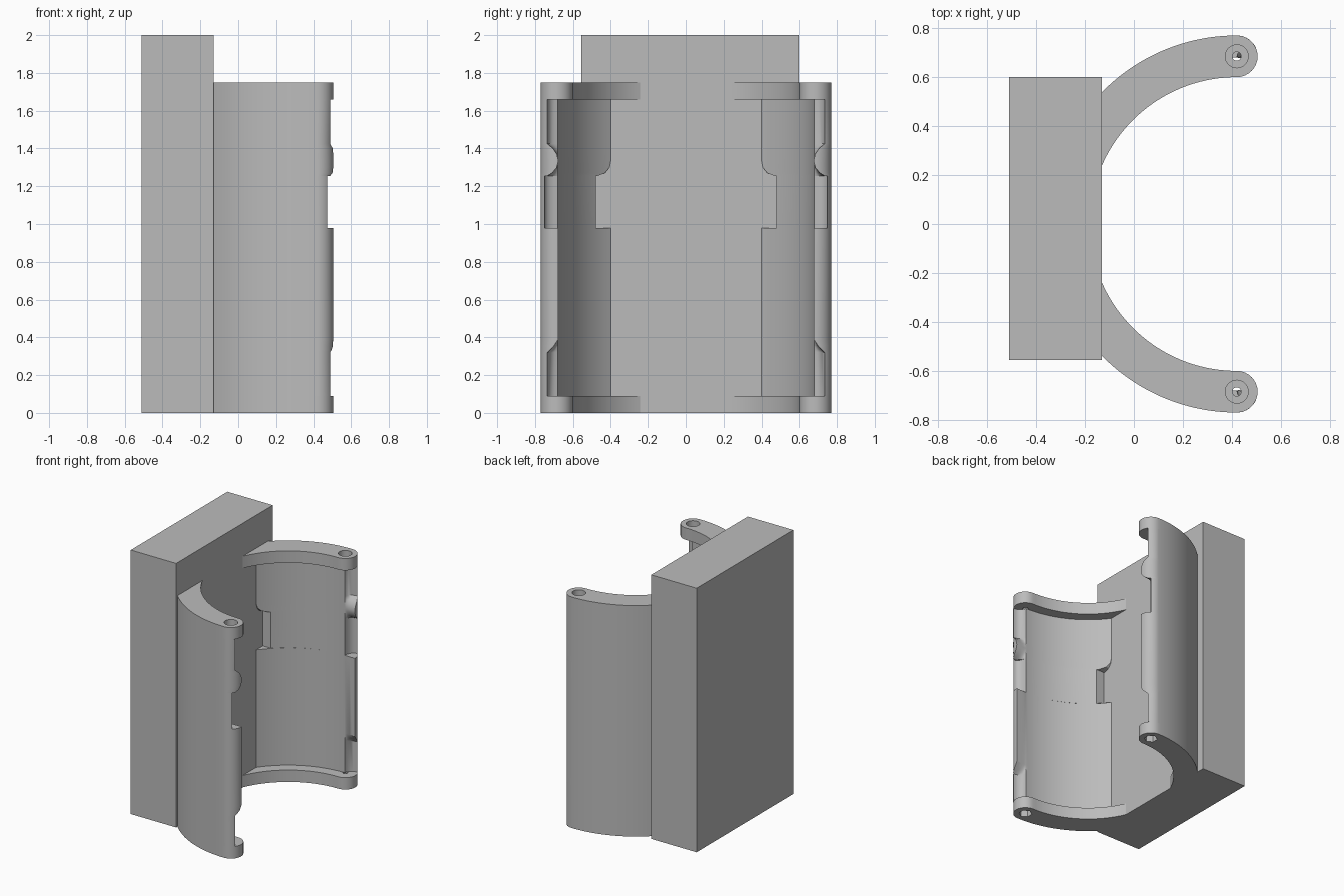
import bpy, bmesh
from math import sin, cos, asin, pi, sqrt

cube = bpy.data.objects.get("Cube")
if cube:
    bpy.data.objects.remove(cube, do_unlink=True)

grey = bpy.data.materials.new("plain grey")
grey.use_nodes = True
grey.diffuse_color = (0.5, 0.5, 0.5, 1)
grey.node_tree.nodes["Principled BSDF"].inputs["Base Color"].default_value = (0.5, 0.5, 0.5, 1)

CX, R_OUT, R_WALL, R_CAP = 0.42, 0.77, 0.68, 0.60   # arc centre and radii
PIN_Y, PIN_R = 0.685, 0.085                         # rounded tip
BACK = -0.13                                        # front of the block


def finish(name, bm, smooth=True):
    bmesh.ops.remove_doubles(bm, verts=bm.verts, dist=0.0002)
    bmesh.ops.dissolve_degenerate(bm, edges=bm.edges, dist=0.0002)
    bmesh.ops.recalc_face_normals(bm, faces=bm.faces)
    mesh = bpy.data.meshes.new(name)
    bm.to_mesh(mesh)
    bm.free()
    mesh.materials.append(grey)
    obj = bpy.data.objects.new(name, mesh)
    bpy.context.collection.objects.link(obj)
    if smooth:
        shade(obj)
    return obj


def activate(obj):
    bpy.ops.object.select_all(action='DESELECT')
    obj.select_set(True)
    bpy.context.view_layer.objects.active = obj


def shade(obj):
    activate(obj)
    bpy.ops.object.shade_smooth_by_angle()


def arc(cy, r, start, end, n):
    return [(CX + r * cos(start + (end - start) * i / n),
             cy + r * sin(start + (end - start) * i / n)) for i in range(n + 1)]


def section(side, r_in, y_tip, y_back):
    """Curved arm outline: outer arc, rounded tip, tip pocket, inner arc, back edge."""
    pts = arc(0, R_OUT, pi - asin(sqrt(R_OUT**2 - (CX - BACK)**2) / R_OUT), pi / 2, 32)
    pts += arc(PIN_Y, PIN_R, pi / 2, asin(max(-1, (y_tip - PIN_Y) / PIN_R)), 16)[1:]
    (x0, y0), (x2, y2) = pts[-1], (CX, r_in)
    x1, y1 = min(CX + 0.01, x0), y_tip
    for i in range(1, 7):
        t = i / 6
        a, b, c = (1 - t)**2, 2 * t * (1 - t), t * t
        pts.append((a * x0 + b * x1 + c * x2, a * y0 + b * y1 + c * y2))
    pts += arc(0, r_in, pi / 2, pi - asin(y_back / r_in), 32)[1:]
    pts.append((BACK, y_back))
    return [(x, side * y) for x, y in pts]


def loft(name, levels, side, smooth=True):
    """Skin a stack of equal-count outlines; levels are (z, inner radius, tip y, back y)."""
    bm = bmesh.new()
    rings = [[bm.verts.new((x, y, z)) for x, y in section(side, *spec)] for z, *spec in levels]
    for low, high in zip(rings, rings[1:]):
        for i in range(len(low)):
            bm.faces.new((low[i - 1], low[i], high[i], high[i - 1]))
    bm.faces.new(rings[0])
    bm.faces.new(rings[-1])
    return finish(name, bm, smooth)


def drill(obj, y, z, radius, depth, sides):
    bm = bmesh.new()
    bmesh.ops.create_cone(bm, cap_ends=True, segments=sides, radius1=radius,
                          radius2=radius, depth=depth)
    bmesh.ops.translate(bm, verts=bm.verts, vec=(CX, y, z))
    cutter = finish("hole_cutter", bm, False)
    cutter.hide_render = True
    mod = obj.modifiers.new("hole", 'BOOLEAN')
    mod.operation, mod.solver, mod.object = 'DIFFERENCE', 'EXACT', cutter
    activate(obj)
    bpy.ops.object.modifier_apply(modifier=mod.name)
    bpy.data.objects.remove(cutter, do_unlink=True)


# Block at the back
bm = bmesh.new()
bmesh.ops.create_cube(bm, size=1)
bmesh.ops.scale(bm, verts=bm.verts, vec=(0.38, 1.155, 2))
bmesh.ops.translate(bm, verts=bm.verts, vec=(-0.32, 0.022, 1))
finish("back_block", bm, False)

# Wall heights with tip pocket and back notch positions
WALL = [(0.09, .735, .40), (0.32, .735, .40), (0.335, .72, .40), (0.355, .70, .40),
        (0.39, .677, .40), (0.98, .677, .40), (0.98, .75, .48), (1.255, .75, .48),
        (1.255, .735, .47), (1.27, .71, .43), (1.30, .685, .407), (1.335, .677, .40),
        (1.37, .685, .40), (1.40, .705, .40), (1.425, .735, .40), (1.66, .735, .40)]

for label, side in (("left", 1), ("right", -1)):
    # Thin curved wall
    loft(label + "_wall", [(z, R_WALL, t, b) for z, t, b in WALL], side)
    # Thicker end plates with recessed pin holes
    for part, low, high, recess, sides in (("bottom_plate", 0, 0.09, 0.0, 6),
                                           ("top_plate", 1.66, 1.75, 1.75, 32)):
        plate = loft(f"{label}_{part}", [(z, R_CAP, R_CAP, 0.24) for z in (low, high)],
                     side, False)
        drill(plate, side * PIN_Y, recess, 0.047, 0.1, sides)
        drill(plate, side * PIN_Y, (low + high) / 2, 0.018, 0.3, 24)
        shade(plate)
